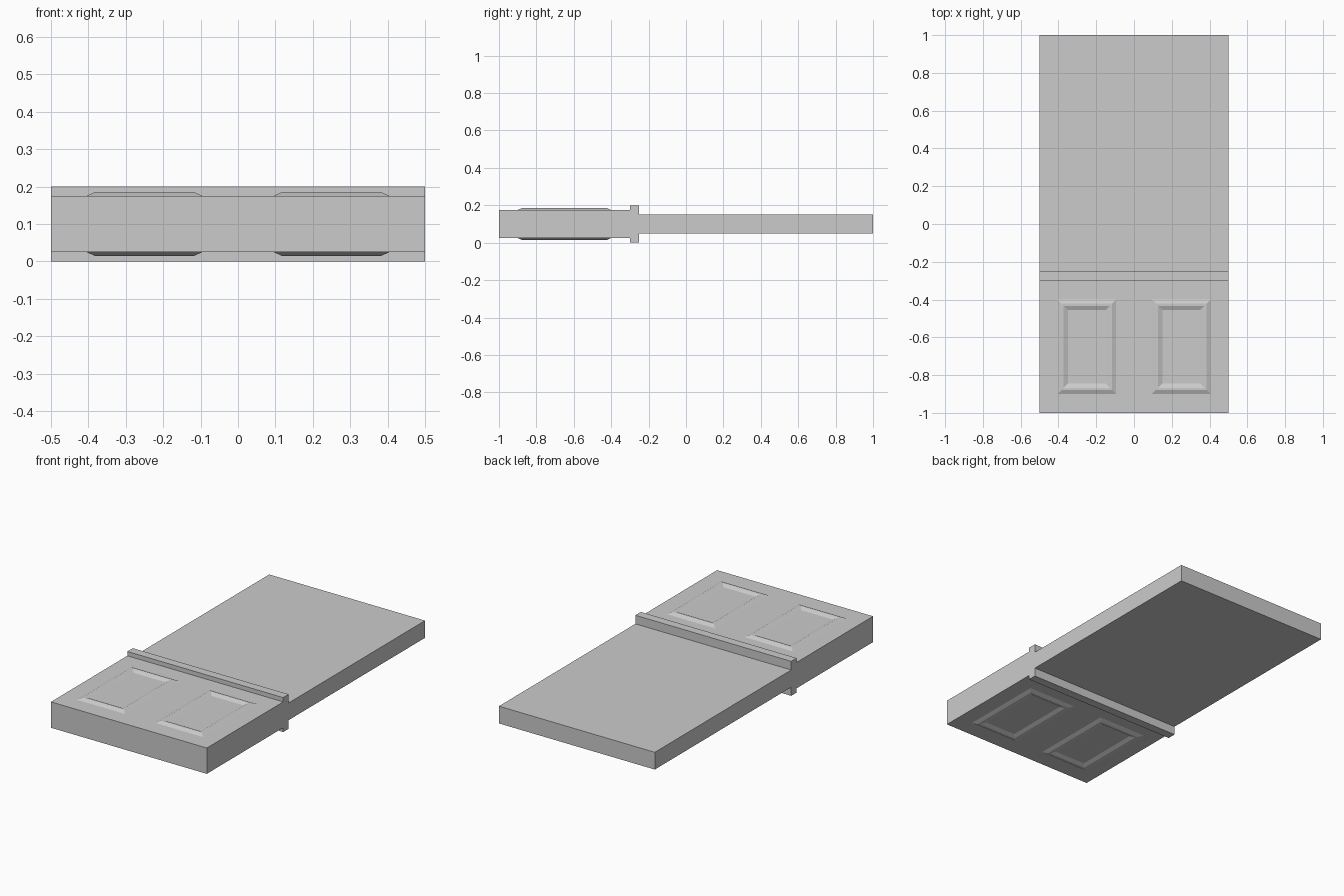
import bpy, bmesh

if "Cube" in bpy.data.objects:
    bpy.data.objects.remove(bpy.data.objects["Cube"])

MID_Z = 0.1  # the door lies flat, symmetric about this height


def add_object(name, bm):
    bmesh.ops.recalc_face_normals(bm, faces=bm.faces)
    mesh = bpy.data.meshes.new(name)
    bm.to_mesh(mesh)
    bm.free()
    obj = bpy.data.objects.new(name, mesh)
    obj.location.z = MID_Z
    bpy.context.collection.objects.link(obj)
    return obj


def slab(name, y0, y1, thickness):
    bm = bmesh.new()
    bmesh.ops.create_cube(bm, size=1)
    bmesh.ops.scale(bm, vec=(1, y1 - y0, thickness), verts=bm.verts)
    bmesh.ops.translate(bm, vec=(0, (y0 + y1) / 2, 0), verts=bm.verts)
    return add_object(name, bm)


# Thick lower panel, projecting rail and thin upper panel
slab("lower_panel", -1.0, -0.30, 0.15)
slab("rail", -0.30, -0.25, 0.20)
slab("upper_panel", -0.25, 1.0, 0.10)

# Mitred rectangular moulding: (inset, height) profile swept round the frame
x0, x1, y0, y1 = 0.095, 0.405, -0.90, -0.40
profile = [(0, 0.075), (0.022, 0.085), (0.033, 0.085), (0.055, 0.075)]
bm = bmesh.new()
rings = []
for d, z in profile:
    corners = [(x0 + d, y0 + d), (x1 - d, y0 + d),
               (x1 - d, y1 - d), (x0 + d, y1 - d)]
    rings.append([bm.verts.new((x, y, z)) for x, y in corners])
for outer, inner in zip(rings, rings[1:]):
    for i in range(4):
        j = (i + 1) % 4
        bm.faces.new((outer[i], outer[j], inner[j], inner[i]))
moulding = add_object("panel_moulding", bm)
for face in moulding.data.polygons:
    if face.normal.z < 0:
        moulding.data.flip_normals()
        break

# Repeat on the other side of the door and on both faces
mirror = moulding.modifiers.new("mirror", 'MIRROR')
mirror.use_axis = (True, False, True)
mirror.use_mirror_merge = False
